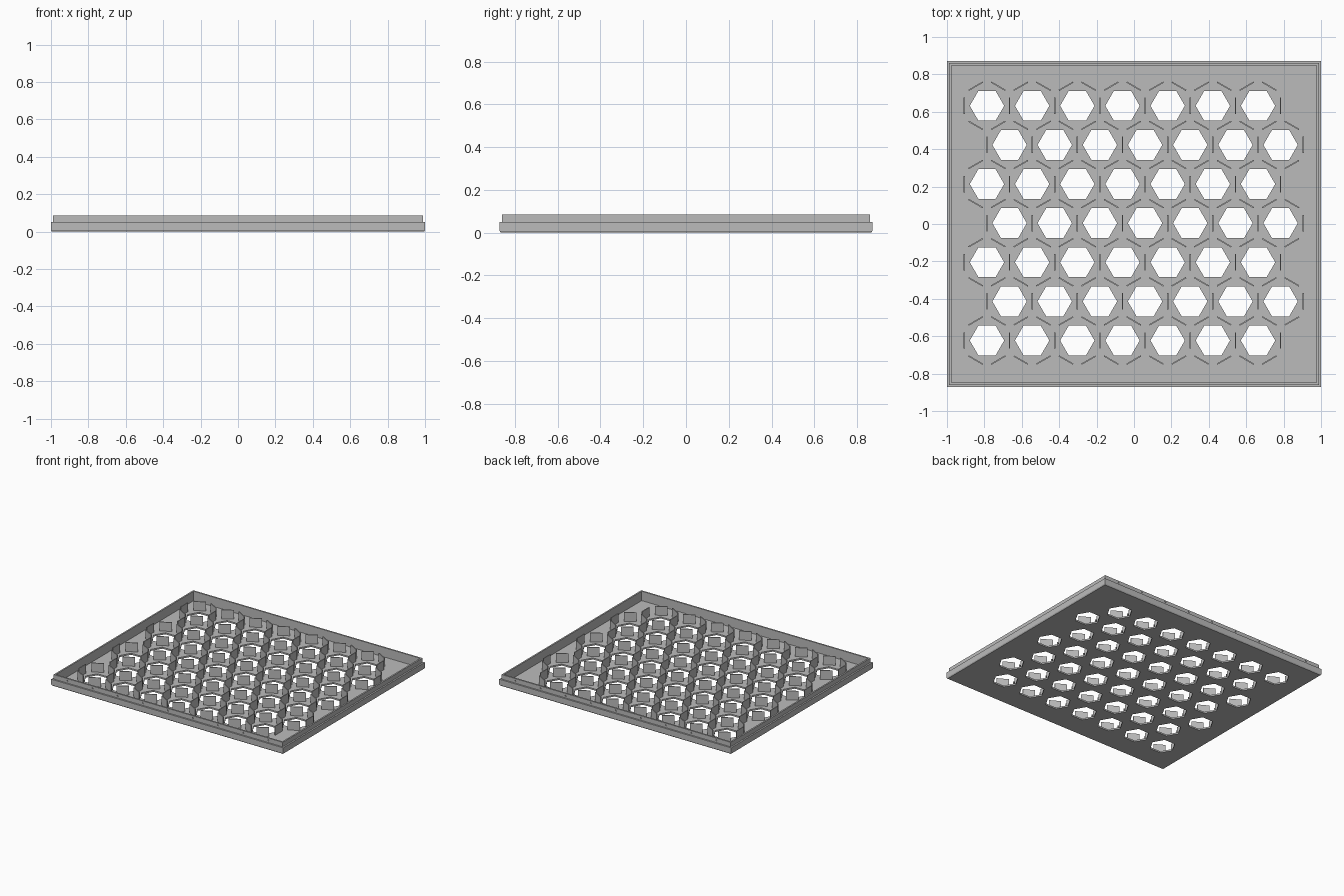
import bpy
import bmesh
from math import cos, sin, pi, radians
from mathutils import Matrix, Vector

HALF_X, HALF_Y = 1.0, 0.872
FLOOR, PANEL_TOP = 0.012, 0.082
PITCH = 0.2415                     # distance between neighbouring cells
ROW_STEP = PITCH * sin(pi / 3)

if "Cube" in bpy.data.objects:
    bpy.data.objects.remove(bpy.data.objects["Cube"], do_unlink=True)

grey = bpy.data.materials.new("plain_grey")
grey.use_nodes = True
grey.diffuse_color = (0.5, 0.5, 0.5, 1)
grey.node_tree.nodes["Principled BSDF"].inputs["Base Color"].default_value = (0.5, 0.5, 0.5, 1)


def make_object(name, bm):
    bmesh.ops.recalc_face_normals(bm, faces=bm.faces)
    mesh = bpy.data.meshes.new(name)
    bm.to_mesh(mesh)
    bm.free()
    mesh.materials.append(grey)
    obj = bpy.data.objects.new(name, mesh)
    bpy.context.collection.objects.link(obj)
    return obj


def prism(bm, sides, radius, depth, matrix):
    bmesh.ops.create_cone(bm, cap_ends=True, segments=sides, radius1=radius,
                          radius2=radius, depth=depth, matrix=matrix)


# Cell centres: seven staggered rows of seven
cells = []
for row in range(7):
    shift = PITCH / 2 if row % 2 else 0
    for col in range(7):
        cells.append(Vector((-0.786 + shift + col * PITCH, 0.632 - row * ROW_STEP, 0)))

# Tray: rectangular rings of (inset, height) from the underside over the lip to the floor
profile = [(0.005, 0), (0, 0.008), (0, 0.05), (0.012, 0.05),
           (0.012, 0.085), (0.024, 0.085), (0.024, FLOOR)]
bm = bmesh.new()
rings = []
for inset, z in profile:
    x, y = HALF_X - inset, HALF_Y - inset
    rings.append([bm.verts.new((sx * x, sy * y, z))
                  for sx, sy in ((-1, -1), (1, -1), (1, 1), (-1, 1))])
for low, high in zip(rings, rings[1:]):
    for i in range(4):
        j = (i + 1) % 4
        bm.faces.new((low[i], low[j], high[j], high[i]))
bm.faces.new(rings[0])
bm.faces.new(rings[-1])
tray = make_object("tray", bm)

# Cutter: hexagonal floor openings and small dimples along the front and back lip
bm = bmesh.new()
for c in cells:
    prism(bm, 6, 0.092, 0.1, Matrix.Translation(c) @ Matrix.Rotation(radians(30), 4, "Z"))
for side in (-1, 1):
    for i in range(-4, 5):
        spot = Matrix.Translation((i * 0.2165, side * (HALF_Y - 0.012), 0.069))
        prism(bm, 6, 0.007, 0.012, spot @ Matrix.Rotation(radians(90), 4, "X"))
cutter = make_object("opening_cutter", bm)
cutter.hide_render = True

cut = tray.modifiers.new("openings", "BOOLEAN")
cut.operation = "DIFFERENCE"
cut.solver = "EXACT"
cut.object = cutter
bpy.context.view_layer.objects.active = tray
bpy.ops.object.modifier_apply(modifier=cut.name)
bpy.data.objects.remove(cutter, do_unlink=True)

# Upright divider panels, one midway along each cell edge, shared by neighbours
bm = bmesh.new()
done = set()
height = PANEL_TOP - FLOOR + 0.004
for c in cells:
    for k in range(6):
        a = k * pi / 3
        mid = c + Vector((cos(a), sin(a), 0)) * PITCH / 2
        key = (round(mid.x * 50), round(mid.y * 50))
        if key in done:
            continue
        done.add(key)
        mid.z = PANEL_TOP - height / 2
        bmesh.ops.create_cube(bm, size=1, matrix=Matrix.Translation(mid)
                              @ Matrix.Rotation(a, 4, "Z")
                              @ Matrix.Diagonal((0.007, 0.088, height, 1)))
make_object("divider_panels", bm)
